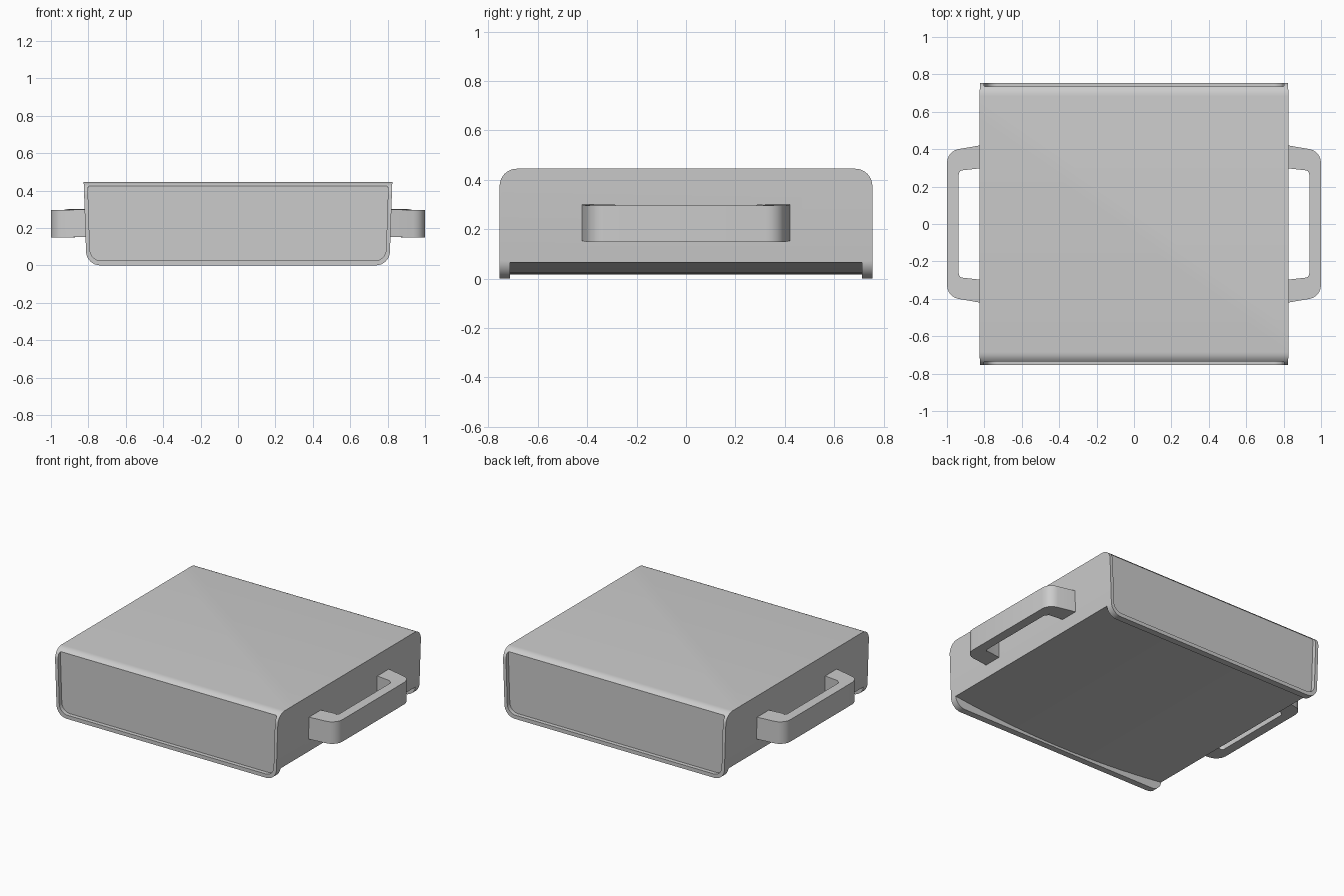
import bpy, bmesh, math
from mathutils import Vector

if "Cube" in bpy.data.objects:
    bpy.data.objects.remove(bpy.data.objects["Cube"])


def rounded(corners, seg=8):
    """Corners are (u, v, radius); returns the outline with filleted corners."""
    out = []
    n = len(corners)
    for i, (u, v, r) in enumerate(corners):
        p = Vector((u, v))
        if r == 0:
            out.append(p)
            continue
        a = (Vector(corners[i - 1][:2]) - p).normalized()
        b = (Vector(corners[(i + 1) % n][:2]) - p).normalized()
        half = a.angle(b) / 2
        centre = p + (a + b).normalized() * (r / math.sin(half))
        s = p + a * (r / math.tan(half)) - centre
        e = p + b * (r / math.tan(half)) - centre
        turn = s.angle_signed(e)
        for k in range(seg + 1):
            t = -turn * k / seg
            out.append(centre + Vector((s.x * math.cos(t) - s.y * math.sin(t),
                                        s.x * math.sin(t) + s.y * math.cos(t))))
    return out


def prism(name, outline, axis, lo, hi):
    """Extrude a 2D outline along an axis from lo to hi."""
    place = {'x': lambda u, v, w: (w, u, v),
             'y': lambda u, v, w: (u, w, v),
             'z': lambda u, v, w: (u, v, w)}[axis]
    bm = bmesh.new()
    ends = [[bm.verts.new(place(u, v, w)) for u, v in outline] for w in (lo, hi)]
    bm.faces.new(ends[0])
    bm.faces.new(ends[1])
    n = len(outline)
    for i in range(n):
        j = (i + 1) % n
        bm.faces.new((ends[0][i], ends[0][j], ends[1][j], ends[1][i]))
    bmesh.ops.recalc_face_normals(bm, faces=bm.faces)
    mesh = bpy.data.meshes.new(name)
    bm.to_mesh(mesh)
    bm.free()
    ob = bpy.data.objects.new(name, mesh)
    bpy.context.collection.objects.link(ob)
    return ob


def select(ob):
    bpy.ops.object.select_all(action='DESELECT')
    ob.select_set(True)
    bpy.context.view_layer.objects.active = ob


def boolean(ob, cutter, operation):
    select(ob)
    mod = ob.modifiers.new("cut", 'BOOLEAN')
    mod.operation, mod.object, mod.solver = operation, cutter, 'EXACT'
    bpy.ops.object.modifier_apply(modifier=mod.name)
    bpy.data.objects.remove(cutter)


def smooth(ob):
    select(ob)
    bpy.ops.object.shade_smooth_by_angle(angle=math.radians(30))


# Body: tapered front profile with round lower corners
body = prism("body", rounded([(-0.825, 0.445, 0), (-0.81, 0, 0.075),
                              (0.81, 0, 0.075), (0.825, 0.445, 0)]), 'y', -0.755, 0.755)

# Round the top front and back edges
side = prism("side_shape", rounded([(-0.755, -0.1, 0), (0.755, -0.1, 0),
                                    (0.755, 0.445, 0.07), (-0.755, 0.445, 0.07)]), 'x', -1, 1)
boolean(body, side, 'INTERSECT')

# Recessed panels at both ends
for s in (-1, 1):
    recess = prism("recess", rounded([(-0.803, 0.425, 0.012), (-0.79, 0.025, 0.06),
                                      (0.79, 0.025, 0.06), (0.803, 0.425, 0.012)]),
                   'y', *sorted((s * 0.728, s * 0.9)))
    boolean(body, recess, 'DIFFERENCE')

# Gently bowed underside between the two end lips
bow = [(-0.9 + 0.1 * i, 0.016 + 0.05 * ((-0.9 + 0.1 * i) / 0.815) ** 2) for i in range(19)]
under = prism("underside_cut", [(-0.9, -0.2)] + bow + [(0.9, -0.2)], 'y', -0.712, 0.712)
boolean(body, under, 'DIFFERENCE')
smooth(body)

# Side handles
for s, name in ((1, "right_handle"), (-1, "left_handle")):
    outline = rounded([(0.80, 0.424, 0), (1.0, 0.39, 0.075), (1.0, -0.39, 0.075),
                       (0.80, -0.424, 0), (0.80, -0.30, 0), (0.937, -0.285, 0.022),
                       (0.937, 0.285, 0.022), (0.80, 0.30, 0)], 5)
    handle = prism(name, [(s * u, v) for u, v in outline], 'z', 0.153, 0.30)
    for v in handle.data.vertices:  # the grip sits slightly lower than its roots
        if abs(v.co.x) > 0.92:
            v.co.z -= 0.005
    smooth(handle)
